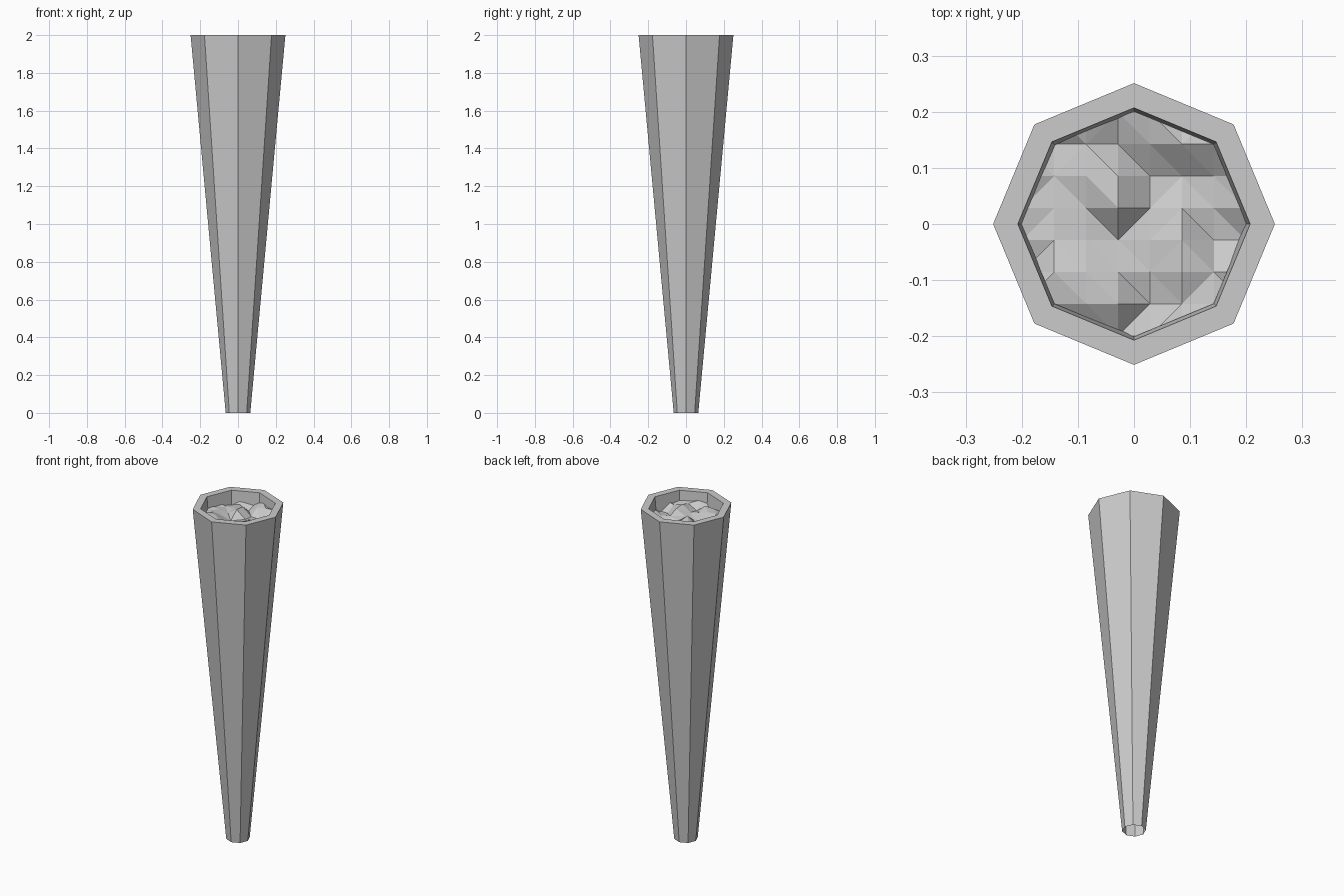
import bpy, bmesh, random
from math import cos, sin, pi
from mathutils import Vector

if "Cube" in bpy.data.objects:
    bpy.data.objects.remove(bpy.data.objects["Cube"])

SIDES = 8
random.seed(4)

def finish(bm, name):
    mesh = bpy.data.meshes.new(name)
    bm.to_mesh(mesh)
    bm.free()
    ob = bpy.data.objects.new(name, mesh)
    bpy.context.collection.objects.link(ob)
    return ob

# torch body: octagonal taper, open at the bottom, with a thick rim and sunken cup
profile = [(0.065, 0), (0.251, 2.0), (0.207, 2.0), (0.196, 1.88)]
bm = bmesh.new()
rings = [[bm.verts.new((r * cos(i * 2 * pi / SIDES), r * sin(i * 2 * pi / SIDES), z))
          for i in range(SIDES)] for r, z in profile]
for a, b in zip(rings, rings[1:]):
    for i in range(SIDES):
        j = (i + 1) % SIDES
        bm.faces.new((a[i], a[j], b[j], b[i]))
finish(bm, "torch_body")

# coals: uneven faceted grid trimmed to the octagonal cup
bm = bmesh.new()
bmesh.ops.create_grid(bm, x_segments=9, y_segments=9, size=0.2565)
for v in bm.verts:
    v.co.z = 1.93 + random.uniform(-0.025, 0.03)
bmesh.ops.triangulate(bm, faces=bm.faces[:])
for i in range(SIDES):
    ang = (i + 0.5) * 2 * pi / SIDES
    n = Vector((cos(ang), sin(ang), 0))
    bmesh.ops.bisect_plane(bm, geom=bm.verts[:] + bm.edges[:] + bm.faces[:],
                           plane_co=n * 0.201 * cos(pi / SIDES), plane_no=n,
                           clear_outer=True)
finish(bm, "coals")
